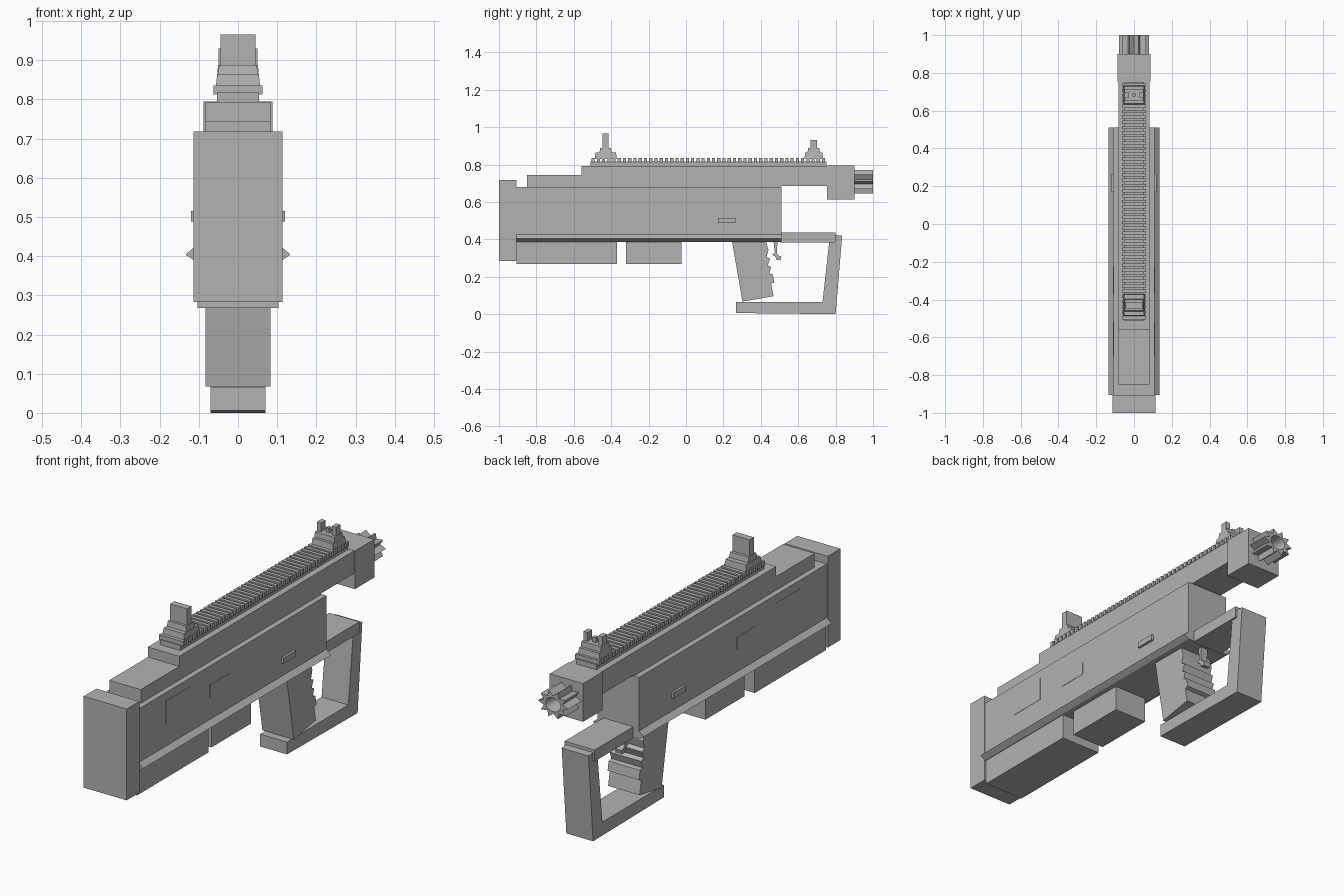
import bpy, bmesh, math

if "Cube" in bpy.data.objects:
    bpy.data.objects.remove(bpy.data.objects["Cube"])

grey = bpy.data.materials.new("plain_grey")
grey.diffuse_color = (0.45, 0.45, 0.45, 1)
grey.use_nodes = True
grey.node_tree.nodes["Principled BSDF"].inputs["Base Color"].default_value = grey.diffuse_color


def finish(name, bm):
    bmesh.ops.recalc_face_normals(bm, faces=bm.faces)
    me = bpy.data.meshes.new(name)
    bm.to_mesh(me)
    bm.free()
    me.materials.append(grey)
    ob = bpy.data.objects.new(name, me)
    bpy.context.collection.objects.link(ob)
    return ob


def add_box(bm, x0, x1, y0, y1, z0, z1, taper=0.0):
    """Box whose top is pulled in by taper on all four sides."""
    def ring(z, t):
        return [bm.verts.new(p) for p in ((x0 + t, y0 + t, z), (x1 - t, y0 + t, z),
                                          (x1 - t, y1 - t, z), (x0 + t, y1 - t, z))]
    a, b = ring(z0, 0), ring(z1, taper)
    bm.faces.new(a)
    bm.faces.new(b)
    for i in range(4):
        j = (i + 1) % 4
        bm.faces.new((a[i], a[j], b[j], b[i]))


def boxes(name, *specs):
    bm = bmesh.new()
    for s in specs:
        add_box(bm, *s)
    return finish(name, bm)


def block(name, half, y0, y1, z0, z1):
    return boxes(name, (-half, half, y0, y1, z0, z1))


def prism(name, pts, place):
    """Closed profile extruded between the two ends given by place(a, b, end)."""
    bm = bmesh.new()
    rings = [[bm.verts.new(place(a, b, e)) for a, b in pts] for e in (0, 1)]
    for r in rings:
        bm.faces.new(r)
    n = len(pts)
    for i in range(n):
        j = (i + 1) % n
        bm.faces.new((rings[0][i], rings[0][j], rings[1][j], rings[1][i]))
    return finish(name, bm)


def side_prism(name, half, pts):
    return prism(name, pts, lambda y, z, e: (half * (2 * e - 1), y, z))


# Butt plate and main body with pointed side ridges
block("butt_plate", 0.1135, -1.0, -0.905, 0.283, 0.718)
half_profile = [(0.109, 0.68), (0.109, 0.425), (0.134, 0.404), (0.109, 0.387)]
profile = half_profile + [(-x, z) for x, z in reversed(half_profile)]
prism("main_body", profile, lambda x, z, e: (x, (-0.905, 0.51)[e], z))

# Upper receiver, stepped, with muzzle block
side_prism("upper_receiver", 0.083, [(-0.85, 0.67), (0.505, 0.67), (0.505, 0.685), (0.80, 0.685),
                                     (0.80, 0.793), (-0.56, 0.793), (-0.56, 0.745), (-0.85, 0.745)])
block("muzzle_block", 0.088, 0.755, 0.90, 0.612, 0.794)

# Blocks below the body
block("rear_lower_block", 0.103, -0.905, -0.37, 0.268, 0.395)
block("middle_lower_block", 0.085, -0.32, -0.025, 0.268, 0.395)

# Side catches and thin raised panels on both sides
for name, s in (("right", 1), ("left", -1)):
    def span(x):
        return sorted((s * 0.10, s * x))
    boxes(name + "_side_catch", (*span(0.12), 0.17, 0.265, 0.488, 0.515))
    boxes(name + "_side_panels", (*span(0.1105), -0.70, -0.52, 0.53, 0.64),
          (*span(0.1105), -0.37, -0.225, 0.53, 0.59))

# Grip with finger notches
side_prism("grip", 0.083, [
    (0.245, 0.395), (0.302, 0.067), (0.468, 0.096), (0.455, 0.163), (0.472, 0.17),
    (0.464, 0.213), (0.445, 0.218), (0.455, 0.252), (0.436, 0.262), (0.450, 0.295),
    (0.431, 0.306), (0.441, 0.345), (0.425, 0.395)])

# Trigger
side_prism("trigger", 0.018, [
    (0.468, 0.39), (0.490, 0.39), (0.485, 0.325), (0.495, 0.313), (0.510, 0.308),
    (0.505, 0.288), (0.485, 0.290), (0.478, 0.308), (0.461, 0.318), (0.475, 0.33)])

# Hand guard loop
side_prism("hand_guard", 0.0705, [
    (0.268, 0.006), (0.80, 0.0), (0.835, 0.42), (0.77, 0.425), (0.73, 0.065), (0.268, 0.065)])
block("guard_top_bar", 0.079, 0.505, 0.80, 0.383, 0.437)

# Top rail with cross teeth
block("rail_base", 0.053, -0.51, 0.75, 0.785, 0.817)
pitch, count = 0.028, 45
boxes("rail_teeth", *[(-0.063, 0.063, -0.505 + i * pitch, -0.488 + i * pitch, 0.812, 0.836)
                      for i in range(count)])

# Rear sight with a solid post
boxes("rear_sight", (-0.057, 0.057, -0.488, -0.37, 0.83, 0.863, 0.004),
      (-0.052, 0.052, -0.463, -0.397, 0.86, 0.888, 0.004),
      (-0.045, 0.045, -0.447, -0.414, 0.885, 0.965))

# Front sight with two wings and a short centre pin
boxes("front_sight", (-0.057, 0.057, 0.633, 0.733, 0.83, 0.863, 0.004),
      (-0.053, 0.053, 0.65, 0.716, 0.86, 0.888, 0.002),
      (-0.05, -0.028, 0.666, 0.70, 0.885, 0.93),
      (0.028, 0.05, 0.666, 0.70, 0.885, 0.93),
      (-0.009, 0.009, 0.674, 0.692, 0.885, 0.912))

# Fluted hollow muzzle
bm = bmesh.new()
n = 20


def muzzle_ring(y, r_even, r_odd):
    out = []
    for i in range(n):
        a = 2 * math.pi * i / n
        r = r_odd if i % 2 else r_even
        out.append(bm.verts.new((r * math.cos(a), y, 0.708 + 0.82 * r * math.sin(a))))
    return out


rings = [muzzle_ring(0.89, 0.08, 0.052), muzzle_ring(1.0, 0.08, 0.052),
         muzzle_ring(1.0, 0.04, 0.04), muzzle_ring(0.93, 0.03, 0.03)]
for a, b in zip(rings, rings[1:]):
    for i in range(n):
        j = (i + 1) % n
        bm.faces.new((a[i], a[j], b[j], b[i]))
bm.faces.new(rings[0])
bm.faces.new(rings[-1])
finish("fluted_muzzle", bm)
